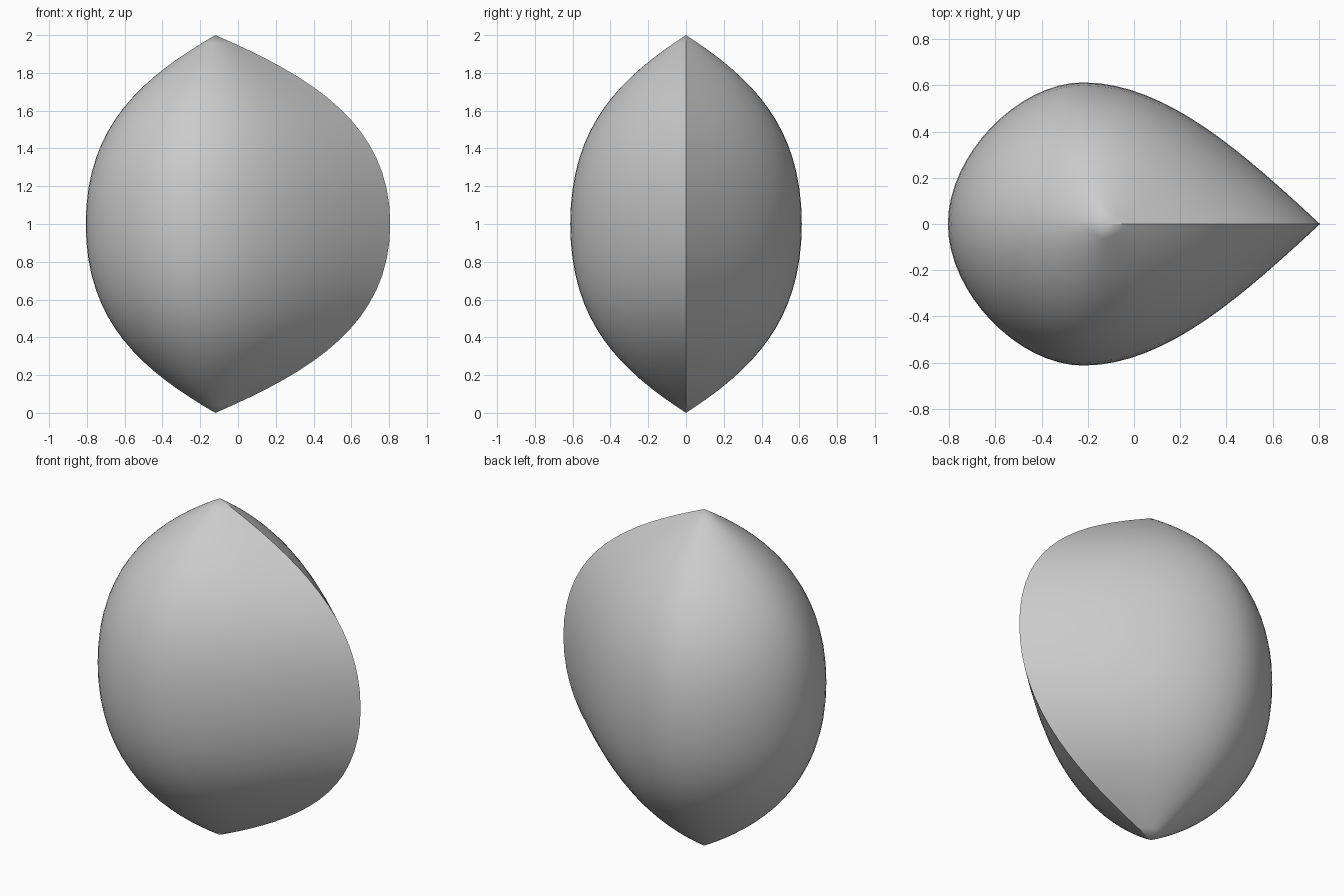
import bpy, bmesh, math
from mathutils import Vector
from mathutils.geometry import interpolate_bezier

cube = bpy.data.objects.get("Cube")
if cube:
    bpy.data.objects.remove(cube, do_unlink=True)

AXIS_X = -0.12   # vertical axis joining the two poles
STEPS = 16


def curve(*pts):
    """Sample a cubic curve given its four control points."""
    return [Vector(p) for p in interpolate_bezier(*[Vector(p) for p in pts], STEPS + 1)]


# Teardrop cross-section: sharp tip at +x, round at -x
flank = curve((0.806, 0), (0.5, 0.28), (0.15, 0.613), (-0.22, 0.613))
nose = curve((-0.22, 0.613), (-0.5, 0.613), (-0.806, 0.3), (-0.806, 0))
half = flank + nose[1:]
section = half + [Vector((p.x, -p.y)) for p in reversed(half[1:-1])]

# Vertical profile: (scale, height above the middle), from pole to equator
upper = curve((0, 1), (0.55, 0.78), (1, 0.53), (1, 0))[1:]
levels = upper + [Vector((p.x, -p.y)) for p in reversed(upper[:-1])]

# Stack scaled sections between the poles
bm = bmesh.new()
rings = [[bm.verts.new((AXIS_X + (p.x - AXIS_X) * s, p.y * s, 1 + h)) for p in section]
         for s, h in levels]
top = bm.verts.new((AXIS_X, 0, 2))
bottom = bm.verts.new((AXIS_X, 0, 0))
n = len(section)
for i in range(n):
    j = (i + 1) % n
    bm.faces.new((top, rings[0][i], rings[0][j]))
    bm.faces.new((bottom, rings[-1][j], rings[-1][i]))
    for a, b in zip(rings, rings[1:]):
        bm.faces.new((a[i], b[i], b[j], a[j]))
bmesh.ops.recalc_face_normals(bm, faces=bm.faces)

mesh = bpy.data.meshes.new("teardrop_body")
bm.to_mesh(mesh)
bm.free()
body = bpy.data.objects.new("teardrop_body", mesh)
bpy.context.collection.objects.link(body)

# Plain grey surface
grey = bpy.data.materials.new("light_grey")
grey.use_nodes = True
colour = (0.6, 0.6, 0.6, 1)
grey.diffuse_color = colour
grey.node_tree.nodes["Principled BSDF"].inputs["Base Color"].default_value = colour
mesh.materials.append(grey)

# Smooth shading with a crisp ridge
bpy.ops.object.select_all(action='DESELECT')
body.select_set(True)
bpy.context.view_layer.objects.active = body
bpy.ops.object.shade_smooth_by_angle(angle=math.radians(30))
